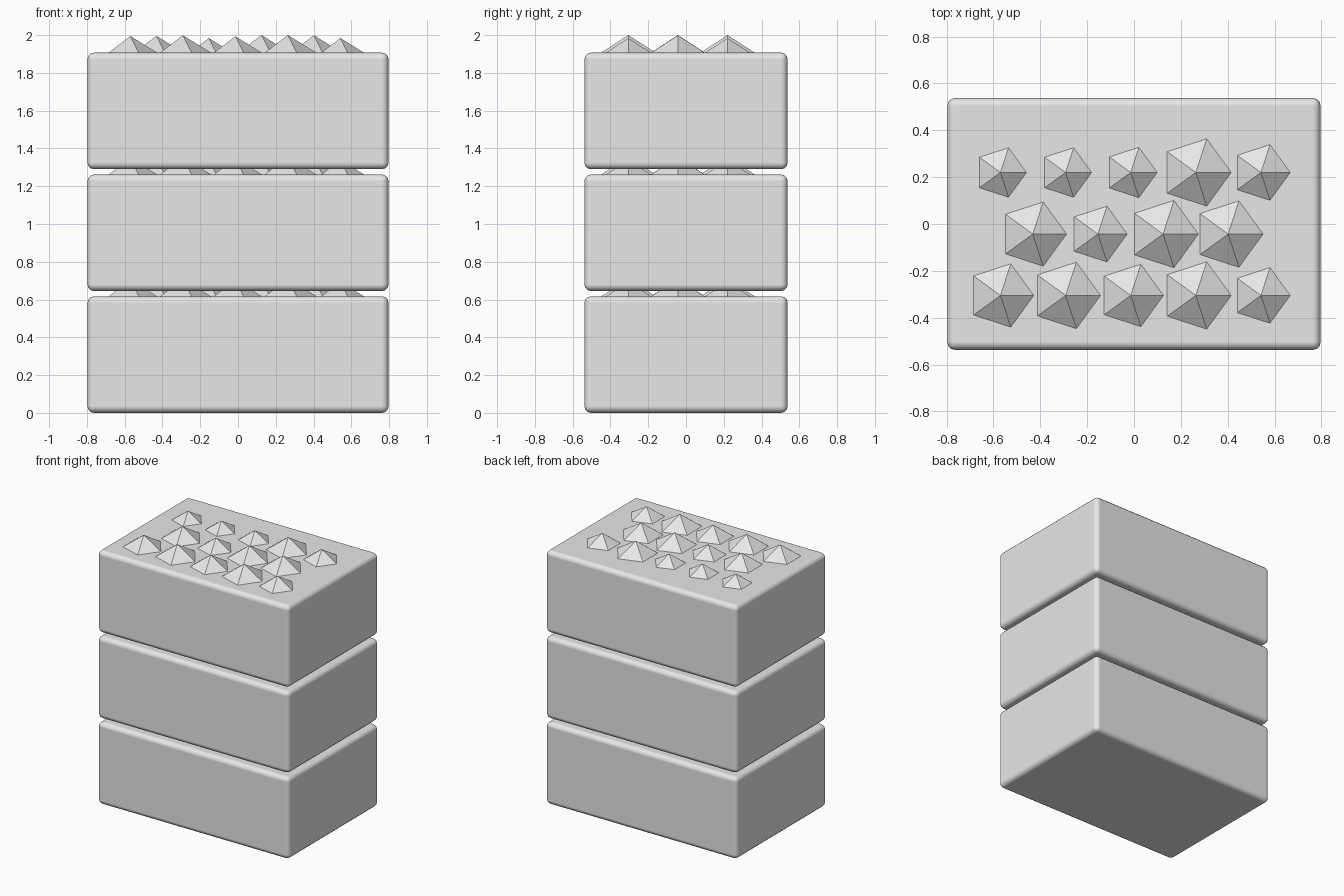
import bpy
import math

if "Cube" in bpy.data.objects:
    bpy.data.objects.remove(bpy.data.objects["Cube"], do_unlink=True)

grey = bpy.data.materials.new("light grey")
grey.use_nodes = True
colour = (0.8, 0.8, 0.8, 1)
grey.diffuse_color = colour
grey.node_tree.nodes["Principled BSDF"].inputs["Base Color"].default_value = colour

WIDTH, DEPTH, HEIGHT, PITCH = 1.594, 1.076, 0.617, 0.645
STEP = 0.278    # spacing of studs along a row
SLOPE = 0.617   # stud height per unit of radius

# Stud rows: y, x of the first stud, stud radii from right to left
ROWS = [
    (0.22, -0.57, (0.111, 0.111, 0.113, 0.151, 0.125)),
    (-0.043, -0.432, (0.144, 0.125, 0.151, 0.149)),
    (-0.305, -0.57, (0.142, 0.149, 0.140, 0.151, 0.125)),
]


def add_block(level, base):
    # Rounded box
    bpy.ops.mesh.primitive_cube_add(size=1, location=(0, 0, base + HEIGHT / 2))
    block = bpy.context.object
    block.name = f"block_{level}"
    block.scale = (WIDTH, DEPTH, HEIGHT)
    bpy.ops.object.transform_apply(location=False, rotation=False, scale=True)
    block.data.materials.append(grey)
    bpy.ops.object.shade_smooth()
    bevel = block.modifiers.new("rounded edges", "BEVEL")
    bevel.width = 0.035
    bevel.segments = 3
    bevel.harden_normals = True


def add_stud(level, number, x, y, z, radius):
    # Five-sided pyramid with one corner towards +x
    height = radius * SLOPE
    bpy.ops.mesh.primitive_cone_add(
        vertices=5, radius1=radius, radius2=0, depth=height,
        location=(x, y, z + height / 2), rotation=(0, 0, -math.pi / 2))
    stud = bpy.context.object
    stud.name = f"stud_{level}_{number}"
    stud.data.materials.append(grey)


for level in range(3):
    base = level * PITCH
    add_block(level + 1, base)
    number = 0
    for y, start, radii in ROWS:
        for i, radius in enumerate(radii):
            number += 1
            add_stud(level + 1, number, start + i * STEP, y, base + HEIGHT, radius)
